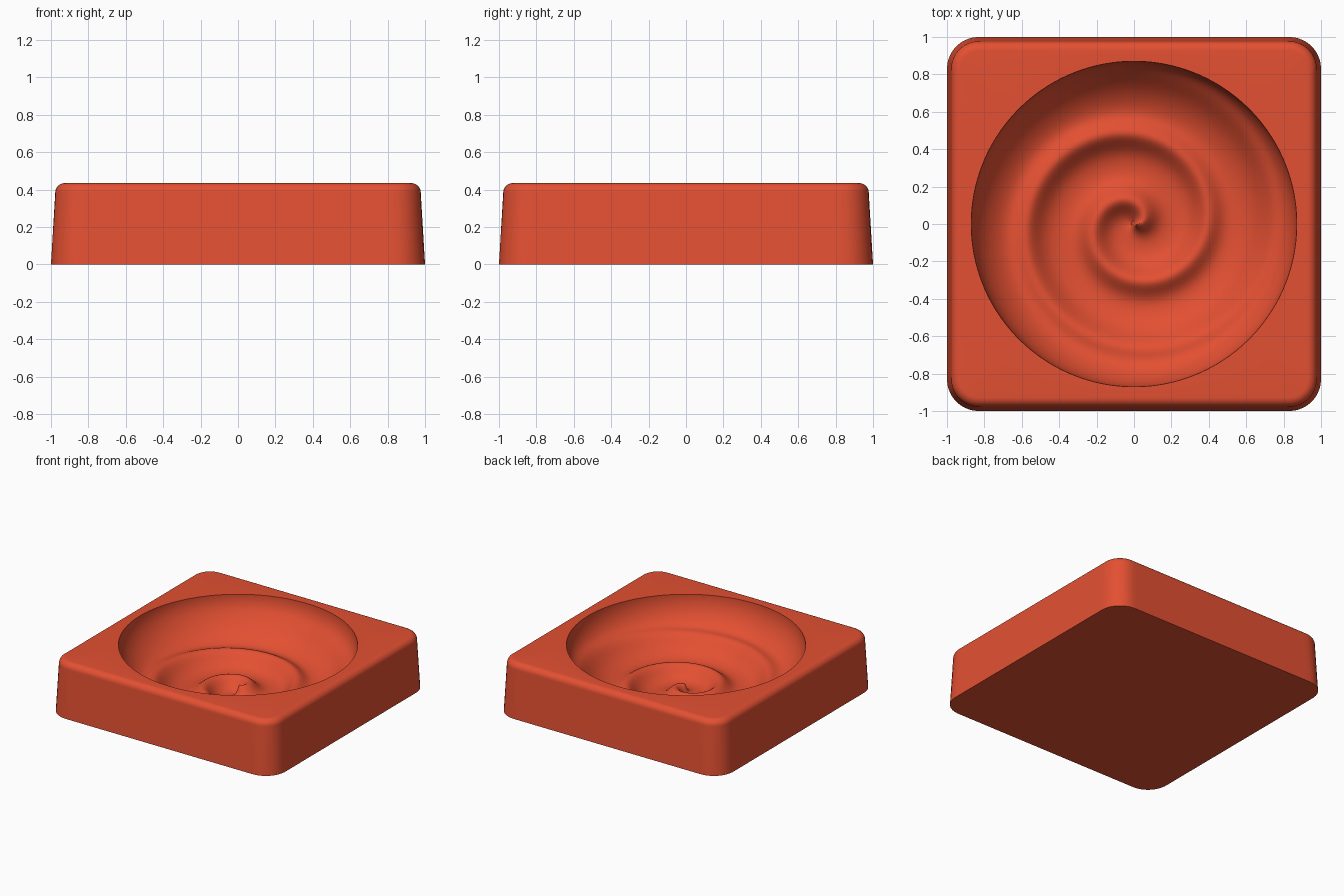
import bpy, bmesh, math

if "Cube" in bpy.data.objects:
    bpy.data.objects.remove(bpy.data.objects["Cube"], do_unlink=True)

HEIGHT, BOWL_R, DEPTH, RIDGE = 0.435, 0.87, 0.415, 0.1
SIDES, RINGS = 288, 90

mat = bpy.data.materials.new("coral red")
mat.use_nodes = True
colour = (0.77, 0.08, 0.032, 1)
mat.diffuse_color = colour
mat.node_tree.nodes["Principled BSDF"].inputs["Base Color"].default_value = colour


def rounded_square(angle, half, corner):
    """Point on a rounded square along a ray from the centre."""
    c, s = math.cos(angle), math.sin(angle)
    a, b = abs(c), abs(s)
    inner = half - corner
    if min(a, b) * half <= inner * max(a, b):
        t = half / max(a, b)
    else:
        k = inner * (a + b)
        t = k + math.sqrt(max(0, k * k - 2 * inner ** 2 + corner ** 2))
    return t * c, t * s


def bowl_height(r, angle):
    """Round bowl with a spiral ridge that fades toward the rim."""
    q = min(r / BOWL_R, 1)
    floor = HEIGHT - DEPTH * math.sqrt(1 - q ** 2.8)
    phase = angle - math.tau * (r - 0.03) / 0.36
    return floor + RIDGE * (1 - q ** 4) * math.exp(math.cos(phase) - 1)


bm = bmesh.new()
angles = [math.tau * i / SIDES for i in range(SIDES)]
rings = []

# tapered outer wall and rounded top edge
profile = [(1.0, 0.0), (0.977, HEIGHT - 0.05)]
for i in range(1, 9):
    a = math.pi / 2 * i / 8
    profile.append((0.927 + 0.05 * math.cos(a), HEIGHT - 0.05 + 0.05 * math.sin(a)))
for half, z in profile:
    corner = 0.17 - (1 - half)
    rings.append([bm.verts.new((*rounded_square(a, half, corner), z)) for a in angles])

# spiral bowl, rings closer together near the steep rim
for j in range(RINGS):
    r = BOWL_R * math.cos(math.pi / 2 * j / RINGS)
    rings.append([bm.verts.new((r * math.cos(a), r * math.sin(a), bowl_height(r, a)))
                  for a in angles])

for low, high in zip(rings, rings[1:]):
    for i in range(SIDES):
        k = (i + 1) % SIDES
        bm.faces.new((low[i], low[k], high[k], high[i]))

# bowl centre and flat underside
centre = bm.verts.new((0, 0, HEIGHT - DEPTH + RIDGE / 2))
for i in range(SIDES):
    bm.faces.new((rings[-1][i], rings[-1][(i + 1) % SIDES], centre))
bm.faces.new(list(reversed(rings[0])))

mesh = bpy.data.meshes.new("spiral_bowl_block")
bm.to_mesh(mesh)
bm.free()
mesh.materials.append(mat)
block = bpy.data.objects.new("spiral_bowl_block", mesh)
bpy.context.collection.objects.link(block)
bpy.context.view_layer.objects.active = block
block.select_set(True)
bpy.ops.object.shade_smooth_by_angle(angle=math.radians(40))
